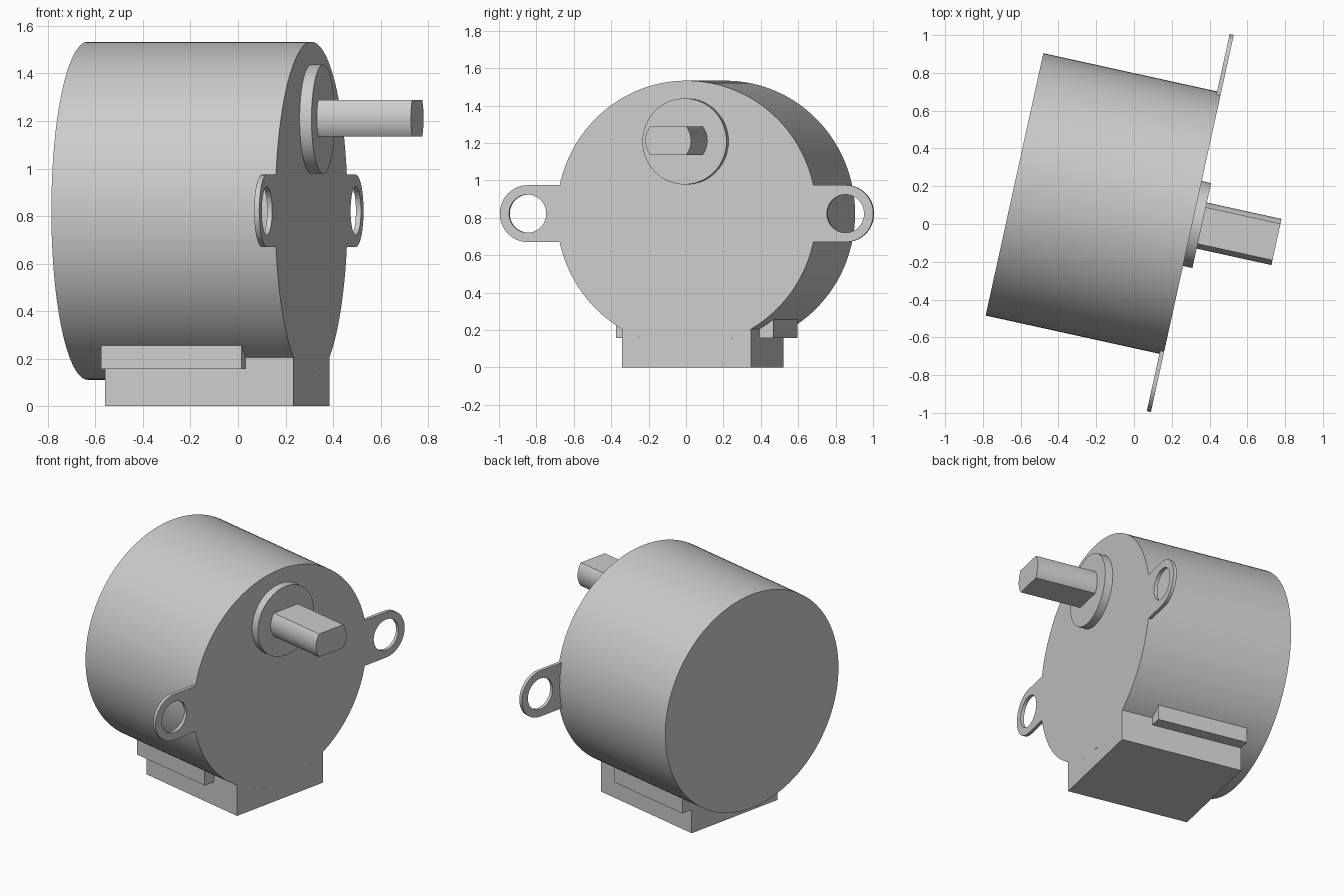
import bpy, bmesh
from math import sin, cos, pi, radians, asin, acos
from mathutils import Matrix

cube = bpy.data.objects.get("Cube")
if cube:
    bpy.data.objects.remove(cube, do_unlink=True)

GREY = (0.6, 0.6, 0.6, 1)
metal = bpy.data.materials.new("light grey metal")
metal.use_nodes = True
metal.diffuse_color = GREY
metal.node_tree.nodes["Principled BSDF"].inputs["Base Color"].default_value = GREY

# Motor axis is local x, turned about the vertical
TURN = Matrix.Rotation(radians(-12.4), 4, "Z")
AXIS_Y, AXIS_Z, RADIUS = 0.069, 0.822, 0.711
BACK, FACE = -0.663, 0.301


def arc(cy, cz, r, a0, a1, n):
    return [(cy + r * cos(a0 + (a1 - a0) * i / n), cz + r * sin(a0 + (a1 - a0) * i / n))
            for i in range(n + 1)]


def circle(cy, cz, r, n):
    return arc(cy, cz, r, 0, 2 * pi, n)[:-1]


def rect(y0, y1, z0, z1):
    return [(y0, z0), (y1, z0), (y1, z1), (y0, z1)]


def extrude(name, x0, x1, outline, hole=None):
    """Extrude a (y, z) outline along the motor axis, with an optional hole."""
    bm = bmesh.new()
    edges = []
    for loop in filter(None, (outline, hole)):
        vs = [bm.verts.new((x0, AXIS_Y + y, z)) for y, z in loop]
        edges += [bm.edges.new((vs[i - 1], vs[i])) for i in range(len(vs))]
    if hole:
        bmesh.ops.triangle_fill(bm, edges=edges, use_beauty=True)
    else:
        bm.faces.new(vs)
    ext = bmesh.ops.extrude_face_region(bm, geom=bm.faces[:])
    top = [g for g in ext["geom"] if isinstance(g, bmesh.types.BMVert)]
    bmesh.ops.translate(bm, verts=top, vec=(x1 - x0, 0, 0))
    bmesh.ops.recalc_face_normals(bm, faces=bm.faces[:])
    bm.transform(TURN)
    mesh = bpy.data.meshes.new(name)
    bm.to_mesh(mesh)
    bm.free()
    mesh.materials.append(metal)
    obj = bpy.data.objects.new(name, mesh)
    bpy.context.collection.objects.link(obj)
    bpy.ops.object.select_all(action="DESELECT")
    obj.select_set(True)
    bpy.context.view_layer.objects.active = obj
    bpy.ops.object.shade_smooth_by_angle(angle=radians(30))
    return obj


# Round can
extrude("motor_can", BACK, FACE, circle(0, AXIS_Z, RADIUS, 128))

# Wire housing below the can, its top following the can
HALF = 0.353
t = asin(HALF / RADIUS)
saddle = arc(0, AXIS_Z, RADIUS, -pi / 2 + t, -pi / 2 - t, 24)
extrude("wire_housing", -0.51, FACE, [(-HALF, 0), (HALF, 0)] + saddle)

# Mounting ears and side ledges, mirrored
EAR_Y, EAR_R = 0.87, 0.152
for side, s in (("left", 1), ("right", -1)):
    tip = arc(EAR_Y, AXIS_Z, EAR_R, -pi / 2, pi / 2, 32)
    ear = [(0.69, AXIS_Z - EAR_R)] + tip + [(0.69, AXIS_Z + EAR_R)]
    extrude(side + "_mounting_ear", FACE - 0.022, FACE,
            [(s * y, z) for y, z in ear], circle(s * EAR_Y, AXIS_Z, 0.102, 48))
    ledge = rect(0.34, 0.43, 0.156, 0.256)
    extrude(side + "_housing_ledge", -0.51, 0.095, [(s * y, z) for y, z in ledge])

# Offset bearing boss and double-flatted shaft
SHAFT_Z, SHAFT_R, FLAT = 1.208, 0.125, 0.077
extrude("shaft_boss", FACE - 0.01, 0.352, circle(0, SHAFT_Z, 0.23, 64))
a = asin(FLAT / SHAFT_R)
shaft = (arc(0, SHAFT_Z + 0.004, SHAFT_R, -a, a, 16)
         + arc(0, SHAFT_Z + 0.004, SHAFT_R, pi - a, pi + a, 16))
extrude("output_shaft", 0.34, 0.757, shaft)
